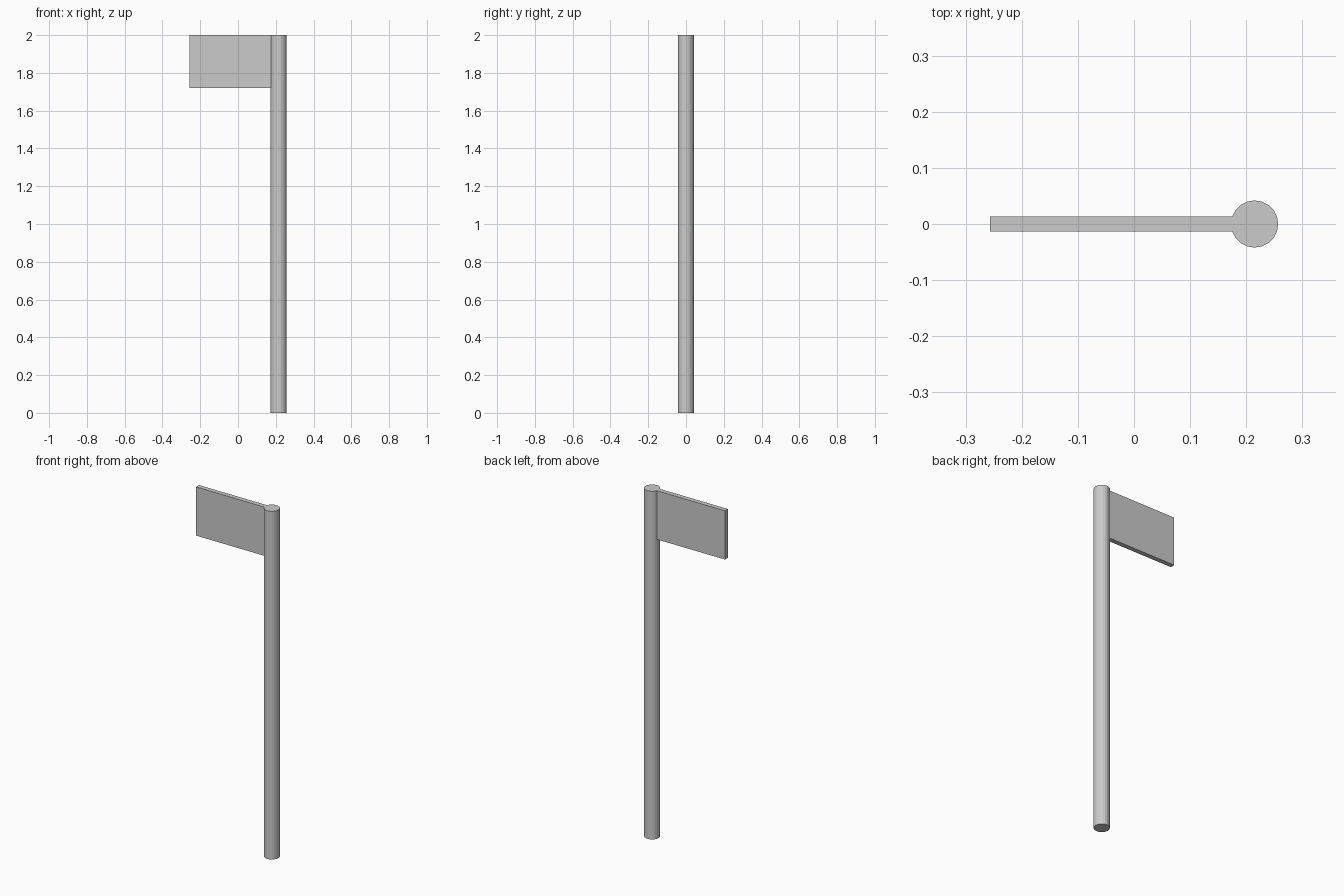
import bpy

if "Cube" in bpy.data.objects:
    bpy.data.objects.remove(bpy.data.objects["Cube"])

# Round upright pole
bpy.ops.mesh.primitive_cylinder_add(vertices=20, radius=0.042, depth=2.0,
                                    location=(0.215, 0, 1.0))
bpy.context.object.name = "pole"

# Thin sign panel, its inner edge just meeting the pole surface
x0, x1, z0, z1, thickness = -0.257, 0.176, 1.72, 2.0, 0.027
bpy.ops.mesh.primitive_cube_add(size=1, location=((x0 + x1) / 2, 0, (z0 + z1) / 2))
panel = bpy.context.object
panel.name = "sign_panel"
panel.scale = (x1 - x0, thickness, z1 - z0)
bpy.ops.object.transform_apply(location=False, rotation=False, scale=True)
